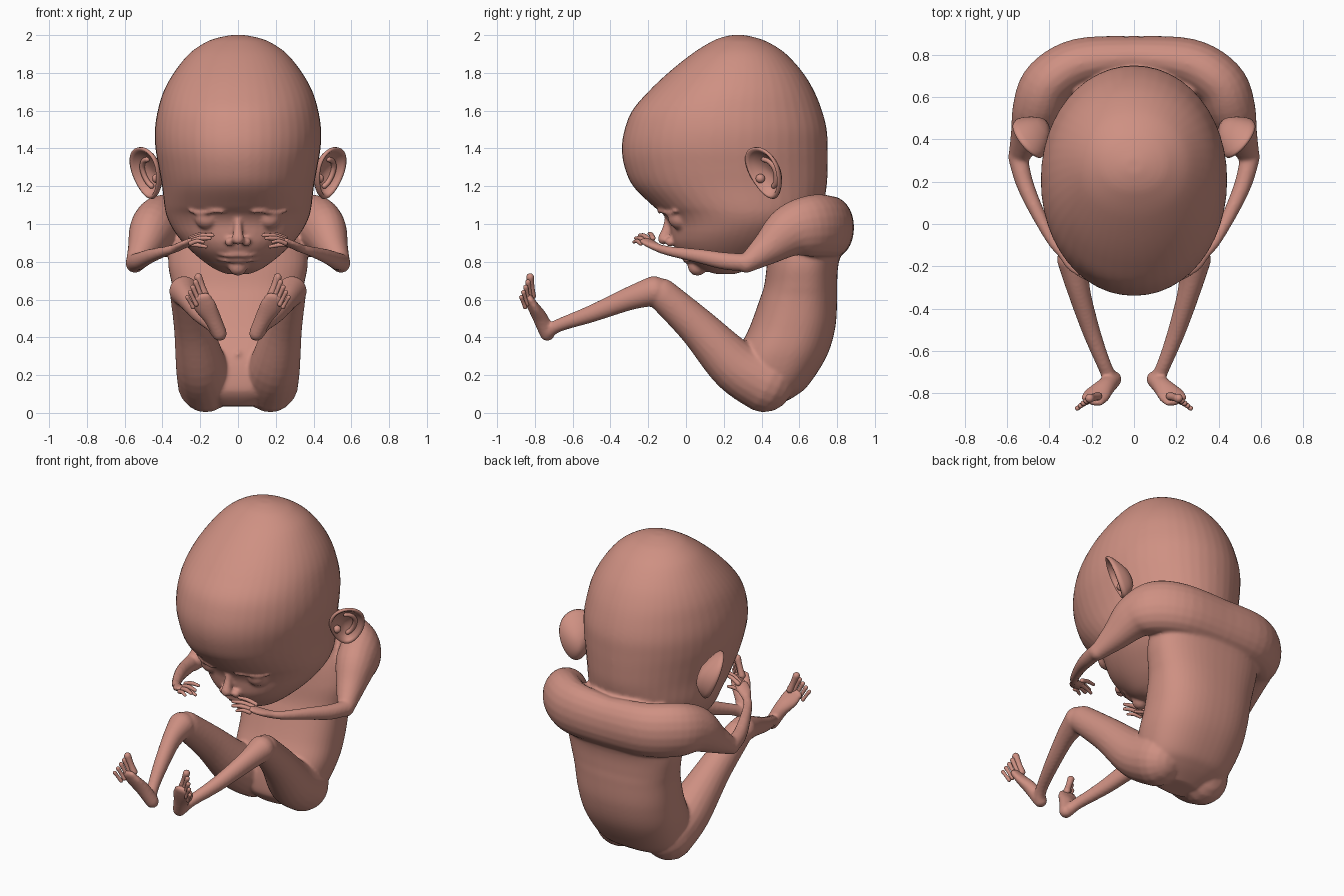
import bpy, bmesh, math
from mathutils import Vector as V

if "Cube" in bpy.data.objects:
    bpy.data.objects.remove(bpy.data.objects["Cube"])

skin = bpy.data.materials.new("skin pink")
skin.diffuse_color = (0.62, 0.28, 0.225, 1)
skin.use_nodes = True
skin.node_tree.nodes["Principled BSDF"].inputs["Base Color"].default_value = skin.diffuse_color


def smooth(rows, n=5):
    """Catmull-Rom interpolation through rows of numbers."""
    out = []
    for i in range(len(rows) - 1):
        a, b, c, d = (rows[max(0, min(len(rows) - 1, i + k))] for k in (-1, 0, 1, 2))
        for j in range(n):
            t = j / n
            out.append([0.5 * (2 * q + (r - p) * t + (2 * p - 5 * q + 4 * r - s) * t * t
                        + (3 * q - p - 3 * r + s) * t ** 3) for p, q, r, s in zip(a, b, c, d)])
    return out + [list(rows[-1])]


def loft(bm, rings):
    """Skin a closed solid over rings of points."""
    vs = [[bm.verts.new(p) for p in r] for r in rings]
    n = len(vs[0])
    for a, b in zip(vs, vs[1:]):
        for i in range(n):
            bm.faces.new((a[i], a[(i + 1) % n], b[(i + 1) % n], b[i]))
    bm.faces.new(vs[0])
    bm.faces.new(vs[-1])


def tube(bm, pts, s=1, ref=(0, 0, 1), seg=20, n=5):
    """Round-ended limb along x, y, z, half width, half height; s mirrors x."""
    rows = smooth(pts, n)
    P = [V(r[:3]) for r in rows]
    rings = []

    def ring(c, t, w, h):
        side = t.cross(V(ref)).normalized()
        up = side.cross(t)
        pts = [c + side * w * math.cos(k * math.tau / seg) + up * h * math.sin(k * math.tau / seg)
               for k in range(seg)]
        rings.append([V((p.x * s, p.y, p.z)) for p in pts])

    caps = [math.radians(a) for a in (85, 65, 45, 22)]
    last = len(P) - 1
    for i, r in enumerate(rows):
        t = (P[min(i + 1, last)] - P[max(i - 1, 0)]).normalized()
        w, h = r[3], r[4]
        e = min(w, h)
        if i == 0:
            for a in caps:
                ring(P[i] - t * e * math.sin(a), t, w * math.cos(a), h * math.cos(a))
        ring(P[i], t, w, h)
        if i == last:
            for a in reversed(caps):
                ring(P[i] + t * e * math.sin(a), t, w * math.cos(a), h * math.cos(a))
    loft(bm, rings)


def stack(bm, rows, power, seg=48):
    """Horizontal slices: z, front y, back y, half width."""
    rings = []
    for z, f, b, w in smooth(rows, 6):
        ring = []
        for k in range(seg):
            c, s = math.cos(k * math.tau / seg), math.sin(k * math.tau / seg)
            c, s = (math.copysign(abs(q) ** (2 / power), q) for q in (c, s))
            ring.append(V((w * c, (f + b) / 2 + (b - f) / 2 * s, z)))
        rings.append(ring)
    loft(bm, rings)


def ball(bm, c, r):
    x, y, z = c
    tube(bm, [(x, y - r * .02, z, r, r), (x, y + r * .02, z, r, r)])


def finish(bm, name):
    bmesh.ops.recalc_face_normals(bm, faces=bm.faces)
    me = bpy.data.meshes.new(name)
    for f in bm.faces:
        f.smooth = True
    bm.to_mesh(me)
    bm.free()
    me.materials.append(skin)
    ob = bpy.data.objects.new(name, me)
    bpy.context.collection.objects.link(ob)
    return ob


HEAD = [(.735, .16, .26, .06), (.76, .08, .33, .12), (.80, .02, .42, .18), (.85, -.04, .50, .24),
        (.90, -.07, .57, .29), (.95, -.08, .62, .33), (1.0, -.09, .67, .36), (1.05, -.12, .70, .38),
        (1.1, -.18, .725, .39), (1.2, -.28, .745, .402), (1.3, -.325, .75, .42), (1.4, -.34, .75, .437),
        (1.5, -.325, .745, .44), (1.6, -.285, .72, .425), (1.7, -.20, .68, .395), (1.8, -.095, .62, .34),
        (1.9, .03, .53, .26), (1.96, .125, .44, .175), (1.985, .18, .375, .11), (2.0, .24, .31, .04)]


def face_y(x, z):
    """Front surface of the head at x, z."""
    for a, b in zip(HEAD, HEAD[1:]):
        if a[0] <= z <= b[0]:
            t = (z - a[0]) / (b[0] - a[0])
            f, k, w = (a[i] + (b[i] - a[i]) * t for i in (1, 2, 3))
            return (f + k) / 2 - (k - f) / 2 * math.sqrt(max(0, 1 - (x / w) ** 2))


# body: head, trunk and limbs fused into one skin
bm = bmesh.new()
stack(bm, HEAD, 2.05)
stack(bm, [(.035, .33, .48, .12), (.09, .27, .58, .22), (.15, .25, .65, .275), (.3, .265, .745, .315),
           (.45, .335, .79, .325), (.6, .39, .80, .335), (.68, .415, .80, .35), (.8, .43, .81, .37),
           (.95, .45, .86, .35), (1.1, .5, .82, .28)], 2.4)
tube(bm, [(0, .62, .9, .25, .2), (0, .56, 1.1, .26, .18)], ref=(0, 1, 0))          # neck
tube(bm, [(0, -.09, 1.05, .018, .02), (0, -.10, .98, .022, .025), (0, -.12, .92, .033, .03)], ref=(0, 1, 0))  # nose
for z, r in ((.838, .014), (.812, .017)):                                         # lips
    tube(bm, [(x, face_y(x, z) - .006, z - abs(x) * .05, r * k, r * k)
              for x, k in ((-.1, .4), (-.05, .9), (0, 1), (.05, .9), (.1, .4))])
ball(bm, (0, .06, .775), .05)                                                     # chin
ball(bm, (0, .275, .31), .02)                                                     # navel
for s in (1, -1):
    ball(bm, (s * .045, -.085, .905), .025)                                       # nostril wing
    ball(bm, (s * .165, -.03, 1.035), .065)                                       # closed eye
    lid = [(.085, 1.065), (.12, 1.068), (.165, 1.062), (.21, 1.06), (.25, 1.07)]
    tube(bm, [(x, face_y(x, z) - .012, z, .013, .012) for x, z in lid], s)        # upper lid
    # shoulder, upper arm and forearm
    tube(bm, [(-.02, .79, .98, .10, .155), (.25, .76, .985, .12, .165), (.40, .67, .99, .125, .165),
              (.455, .55, .96, .12, .14), (.50, .43, .87, .085, .09), (.545, .32, .79, .05, .05)], s)
    tube(bm, [(.55, .32, .795, .047, .047), (.52, .2, .805, .042, .046), (.465, .07, .83, .035, .038),
              (.385, -.08, .855, .027, .027), (.335, -.14, .87, .026, .023)], s)
    tube(bm, [(.335, -.14, .87, .027, .023), (.29, -.18, .89, .042, .02),
              (.245, -.21, .91, .045, .018)], s)                                  # palm
    # thigh, shin and foot
    tube(bm, [(.17, .42, .16, .15, .16), (.195, .26, .25, .135, .14), (.24, .06, .455, .1, .105),
              (.28, -.13, .63, .08, .085)], s)
    tube(bm, [(.285, -.17, .645, .08, .08), (.265, -.3, .605, .056, .062), (.205, -.5, .525, .043, .046),
              (.14, -.67, .465, .034, .035), (.11, -.73, .43, .036, .038)], s)
    tube(bm, [(.098, -.735, .42, .04, .04), (.135, -.77, .50, .047, .04), (.175, -.81, .565, .062, .03),
              (.2, -.835, .61, .058, .022)], s, ref=(.3, -1, -.2))
body = finish(bm, "body")
m = body.modifiers.new("fuse", 'REMESH')
m.mode, m.voxel_size, m.use_smooth_shade = 'VOXEL', .0095, True
m = body.modifiers.new("soften", 'SMOOTH')
m.factor, m.iterations = .5, 7

for s, side in ((1, "left"), (-1, "right")):
    # fingers: base, tip, radius
    bm = bmesh.new()
    for a, b, r in (((.25, -.175, .925), (.145, -.195, .948), .012),
                    ((.245, -.20, .918), (.135, -.245, .940), .013),
                    ((.245, -.22, .908), (.15, -.265, .924), .013),
                    ((.25, -.24, .898), (.185, -.275, .905), .011),
                    ((.30, -.16, .885), (.17, -.19, .880), .012)):
        mid = [(p + q) / 2 for p, q in zip(a, b)]
        mid[2] += .008
        tube(bm, [(*a, r * 1.15, r * 1.15), (*mid, r, r), (*b, r * .75, r * .75)], s, seg=12)
    finish(bm, side + "_fingers")

    # toes: from big toe to little toe
    bm = bmesh.new()
    for i in range(5):
        t = i / 4
        a = V((.172, -.815, .62)).lerp(V((.238, -.852, .56)), t)
        b = V((.21, -.825, .718)).lerp(V((.268, -.872, .612)), t)
        r = .021 if i == 0 else .0155 - .001 * i
        mid = (a + b) / 2
        tube(bm, [(*a, r, r), (*mid, r * .85, r * .85), (*b, r, r)], s, ref=(.3, -1, -.2), seg=12)
    finish(bm, side + "_toes")

    # ear: dished egg-shaped shell with inner fold and tragus
    bm = bmesh.new()
    c, n = V((.482, .42, 1.27)), V((.75, -.66, 0))
    u, v = V((.66, .75, 0)) * .105, V((.2, -.3, .93)) * .148

    def ear_point(k, d, th):
        sn = math.sin(th)
        p = c + u * k * math.cos(th) * (1 + .22 * sn) + v * k * sn + n * d
        return V((p.x * s, p.y, p.z))

    prof = [(.1, -.085), (.4, -.075), (.7, -.045), (.92, -.015), (1, .003), (.98, .017), (.9, .02),
            (.82, .008), (.74, -.012), (.5, -.03), (.25, -.045), (.05, -.05)]
    loft(bm, [[ear_point(k, d, i * math.tau / 40) for i in range(40)] for k, d in prof])
    fold = []
    for a in (-75, -45, -10, 25, 60, 90):
        p = ear_point(.52, -.022, math.radians(a))
        fold.append((p.x * s, p.y, p.z, .014, .014))
    tube(bm, fold, s, ref=n, seg=12)
    p = ear_point(.62, -.01, math.radians(200))
    ball(bm, p, .024)
    finish(bm, side + "_ear")
